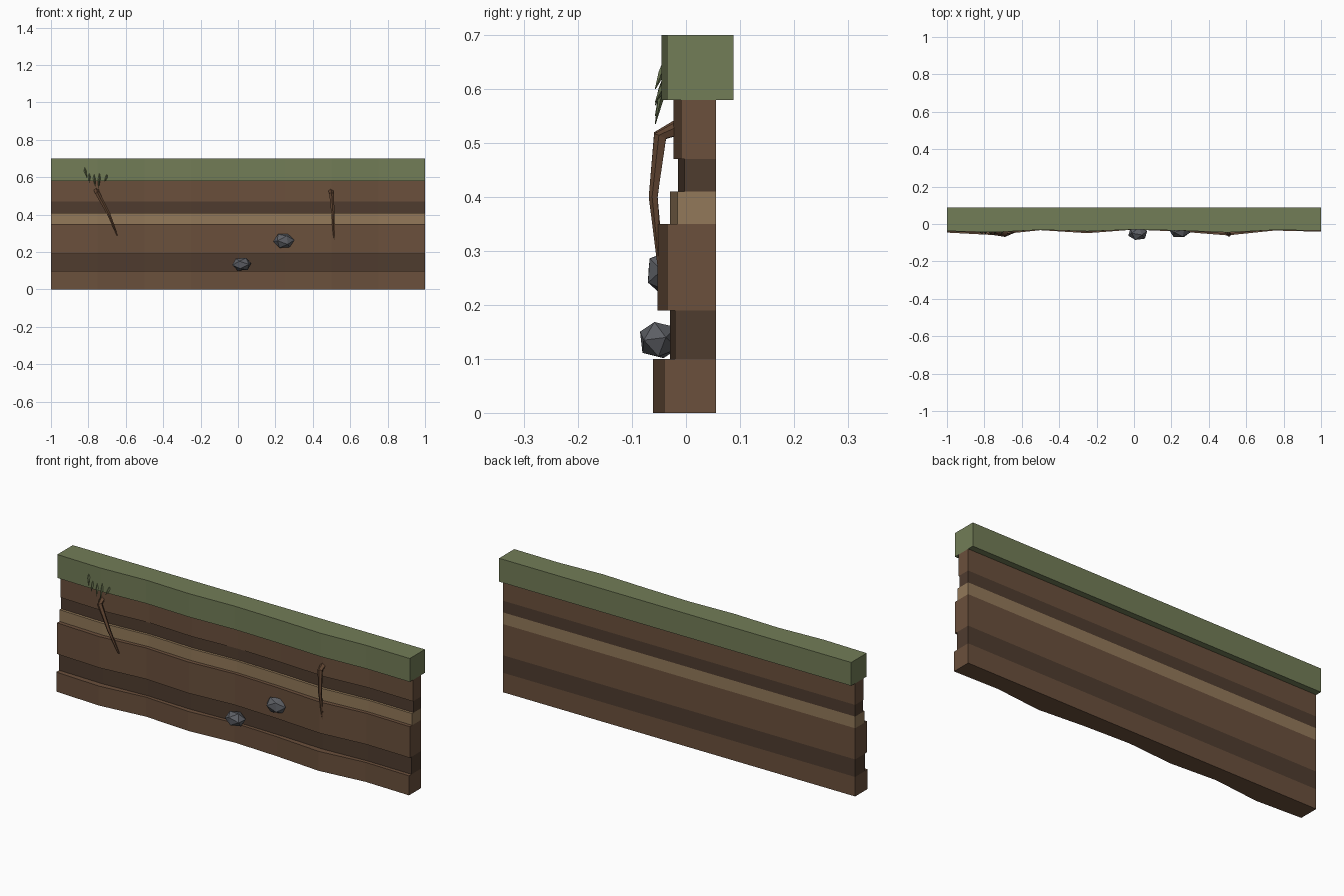
import bpy, bmesh
from mathutils import Vector, Matrix, Euler
from math import pi, cos, sin

if "Cube" in bpy.data.objects:
    bpy.data.objects.remove(bpy.data.objects["Cube"])

def material(name, rgb):
    m = bpy.data.materials.new(name)
    m.diffuse_color = (*rgb, 1)
    m.use_nodes = True
    m.node_tree.nodes["Principled BSDF"].inputs["Base Color"].default_value = m.diffuse_color
    return m

SOIL = material("soil", (0.145, 0.08, 0.045))
DARK = material("dark_soil", (0.078, 0.045, 0.028))
SAND = material("sand", (0.29, 0.19, 0.10))
GRASS = material("grass", (0.17, 0.205, 0.095))
BLADE = material("blade", (0.13, 0.16, 0.075))
ROCK = material("rock", (0.11, 0.115, 0.13))
ROOT = material("root", (0.12, 0.06, 0.032))

def finish(name, bm, mat):
    bmesh.ops.recalc_face_normals(bm, faces=bm.faces[:])
    me = bpy.data.meshes.new(name)
    bm.to_mesh(me)
    bm.free()
    me.materials.append(mat)
    ob = bpy.data.objects.new(name, me)
    bpy.context.collection.objects.link(ob)
    return ob

# Uneven front line shared by all strata: flat back, eight front segments
WAVE = [-0.005, -0.018, 0.008, -0.008, 0.011, 0.0, -0.02, 0.006, 0.0]

def layer(name, z0, z1, front, scale, mat, back=0.056):
    bm = bmesh.new()
    cols = []
    for i, w in enumerate(WAVE):
        x, y = -1 + 0.25 * i, front + w * scale
        cols.append([bm.verts.new(p) for p in
                     ((x, y, z0), (x, y, z1), (x, back, z1), (x, back, z0))])
    for a, b in zip(cols, cols[1:]):
        for k in range(4):
            n = (k + 1) % 4
            bm.faces.new((a[k], a[n], b[n], b[k]))
    bm.faces.new(cols[0])
    bm.faces.new(cols[-1])
    finish(name, bm, mat)

layer("bottom_soil", 0, 0.10, -0.041, 1.0, SOIL)
layer("lower_dark_band", 0.10, 0.19, -0.020, 0.5, DARK)
layer("middle_soil", 0.19, 0.35, -0.035, 0.9, SOIL)
layer("sand_band", 0.35, 0.41, -0.016, 0.7, SAND)
layer("upper_dark_band", 0.41, 0.47, -0.003, 0.6, DARK)
layer("top_soil", 0.47, 0.58, -0.009, 0.7, SOIL)
layer("grass_cap", 0.58, 0.70, -0.035, 0.5, GRASS, 0.088)

# Embedded rocks
def rock(name, loc, size, rot):
    bm = bmesh.new()
    bmesh.ops.create_icosphere(bm, subdivisions=1, radius=1)
    bm.transform(Matrix.Translation(loc) @ Matrix.Diagonal((*size, 1))
                 @ Euler(rot).to_matrix().to_4x4())
    finish(name, bm, ROCK)

rock("lower_rock", (0.02, -0.05, 0.135), (0.054, 0.040, 0.038), (0.4, 0.3, 0.5))
rock("upper_rock", (0.245, -0.039, 0.26), (0.057, 0.038, 0.043), (0.9, 0.2, 0.2))

# Tapered five-sided tubes for roots and grass blades
def tube(name, path, radii, mat, sides=5):
    bm = bmesh.new()
    pts = [Vector(p) for p in path]
    rings = []
    for i, p in enumerate(pts):
        d = (pts[min(i + 1, len(pts) - 1)] - pts[max(i - 1, 0)]).normalized()
        u = d.cross(Vector((1, 0, 0))).normalized()
        v = d.cross(u)
        rings.append([bm.verts.new(p + radii[i] * (u * cos(2 * pi * k / sides)
                      + v * sin(2 * pi * k / sides))) for k in range(sides)])
    for a, b in zip(rings, rings[1:]):
        for k in range(sides):
            n = (k + 1) % sides
            bm.faces.new((a[k], a[n], b[n], b[k]))
    bm.faces.new(rings[0])
    bm.faces.new(rings[-1])
    finish(name, bm, mat)

RADII = (0.015, 0.013, 0.009, 0.004)
tube("left_root", [(-0.76, -0.005, 0.535), (-0.752, -0.047, 0.515),
                   (-0.69, -0.060, 0.40), (-0.645, -0.046, 0.29)], RADII, ROOT)
tube("right_root", [(0.495, -0.005, 0.53), (0.50, -0.047, 0.512),
                    (0.508, -0.060, 0.40), (0.515, -0.046, 0.25)], RADII, ROOT)

# Drooping blades on the grass edge
for i, (x, z0, z1, dx) in enumerate([(-0.82, 0.66, 0.60, 0.012), (-0.795, 0.63, 0.57, 0.0),
                                     (-0.77, 0.63, 0.55, 0.006), (-0.74, 0.645, 0.535, -0.006),
                                     (-0.70, 0.62, 0.575, -0.014)]):
    m = (z0 + z1) / 2
    tube(f"grass_blade_{i + 1}", [(x, -0.036, z0), (x + dx * 0.3, -0.045, m),
                                  (x + dx, -0.057, z1)], (0.003, 0.006, 0.0008), BLADE, 4)
